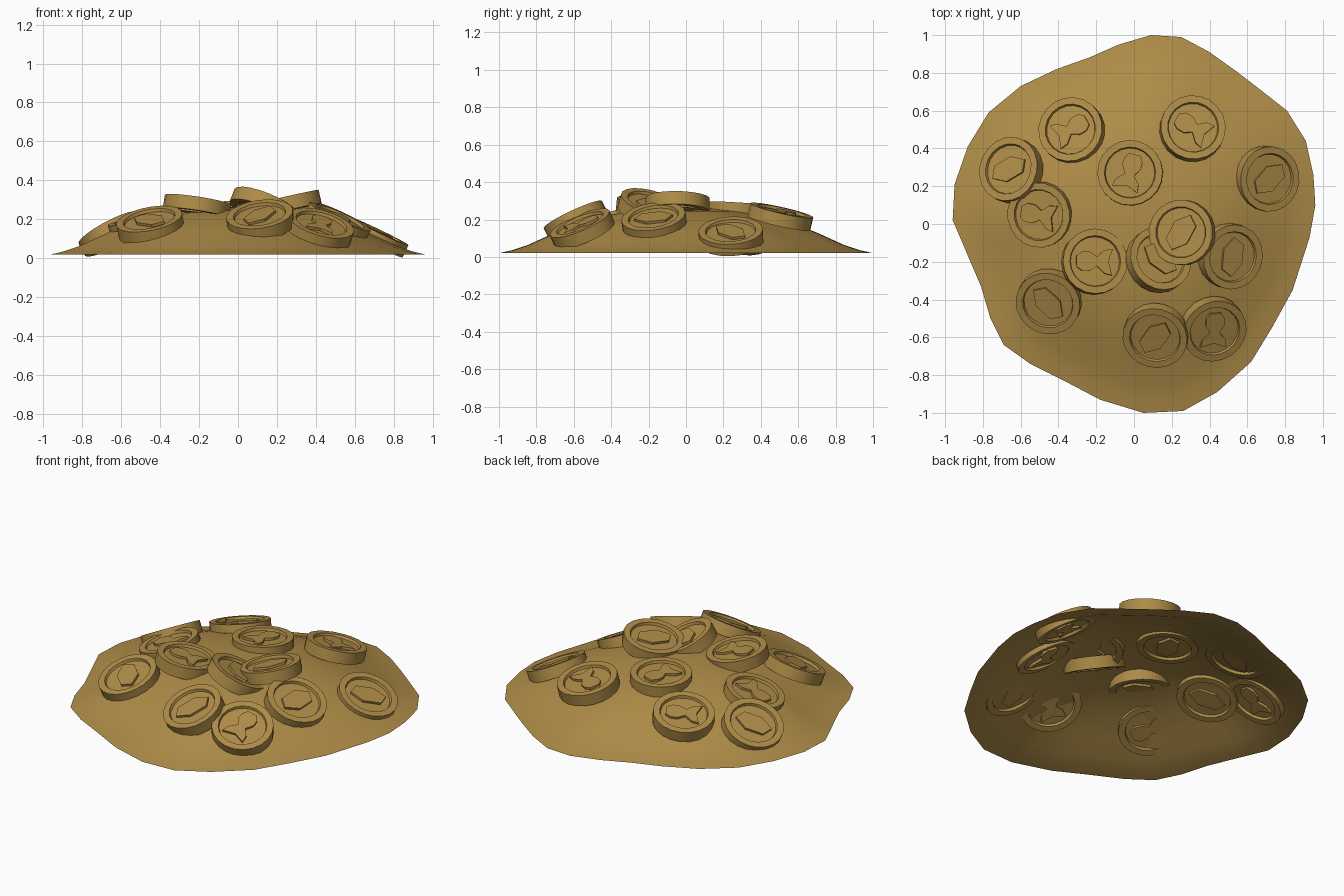
import bpy, bmesh, math
from mathutils import Vector, Quaternion

if "Cube" in bpy.data.objects:
    bpy.data.objects.remove(bpy.data.objects["Cube"])

gold = bpy.data.materials.new("old_gold")
gold.diffuse_color = (0.43, 0.265, 0.065, 1)
gold.use_nodes = True
gold.node_tree.nodes["Principled BSDF"].inputs["Base Color"].default_value = gold.diffuse_color


def finish(bm, name, angle):
    me = bpy.data.meshes.new(name)
    bm.to_mesh(me)
    bm.free()
    me.materials.append(gold)
    return me


def place(me, name, angle=30):
    ob = bpy.data.objects.new(name, me)
    bpy.context.collection.objects.link(ob)
    bpy.ops.object.select_all(action='DESELECT')
    ob.select_set(True)
    bpy.context.view_layer.objects.active = ob
    if me.users == 1:
        bpy.ops.object.shade_smooth_by_angle(angle=math.radians(angle))
    return ob


# Mound: an open shell, irregular outline shrunk ring by ring up to the crown
outline = [(.09, 1), (.25, .99), (.40, .91), (.54, .81), (.67, .71), (.81, .60), (.91, .44),
           (.95, .26), (.96, .10), (.93, -.07), (.84, -.35), (.73, -.55), (.62, -.73),
           (.44, -.89), (.26, -.99), (.05, -1), (-.18, -.93), (-.37, -.83), (-.55, -.74),
           (-.69, -.64), (-.76, -.50), (-.81, -.33), (-.90, -.12), (-.96, .02), (-.95, .21),
           (-.88, .41), (-.77, .59), (-.60, .73), (-.41, .82), (-.24, .88), (-.08, .95)]
levels = [(1, .02), (.93, .036), (.85, .062), (.7, .13), (.58, .175), (.45, .215),
          (.3, .245), (.15, .26)]
bm = bmesh.new()
rings = [[bm.verts.new((x * s, y * s, z)) for x, y in outline] for s, z in levels]
n = len(outline)
for lo, hi in zip(rings, rings[1:]):
    for i in range(n):
        j = (i + 1) % n
        bm.faces.new((lo[j], lo[i], hi[i], hi[j]))
crown = bm.verts.new((0, 0, .265))
for i in range(n):
    bm.faces.new((rings[-1][(i + 1) % n], rings[-1][i], crown))
bmesh.ops.recalc_face_normals(bm, faces=bm.faces)
if crown.normal.z < 0 or sum(f.normal.z for f in bm.faces) < 0:
    bmesh.ops.reverse_faces(bm, faces=bm.faces)
place(finish(bm, "coin_mound", 60), "coin_mound", 60)

# Coin: lathed disc with a recess on both faces
SIDES, R, H, DEEP = 20, .173, .035, .02
bm = bmesh.new()
profile = [(.131, DEEP), (.136, H), (R, H), (R, -H), (.136, -H), (.131, -DEEP)]
loops = [[bm.verts.new((r * math.cos(2 * math.pi * k / SIDES),
                        r * math.sin(2 * math.pi * k / SIDES), z)) for k in range(SIDES)]
         for r, z in profile]
for a, b in zip(loops, loops[1:]):
    for k in range(SIDES):
        m = (k + 1) % SIDES
        bm.faces.new((a[k], b[k], b[m], a[m]))
bm.faces.new(loops[0])
bm.faces.new(loops[-1][::-1])


# Raised emblems: a cut gem on one face, a simple bust on the other
def emblem(points, z0, z1):
    low = [bm.verts.new((x, y, z0)) for x, y in points]
    top = [bm.verts.new((x, y, z1)) for x, y in points]
    bm.faces.new(top)
    for i in range(len(points)):
        j = (i + 1) % len(points)
        bm.faces.new((low[i], low[j], top[j], top[i]))


gem = [(.10, .03), (.02, .065), (-.08, .035), (-.10, -.03), (-.02, -.065), (.08, -.035)]
bust = [(.10, .03), (.10, -.03), (.07, -.05), (.03, -.05), (-.01, -.025), (-.05, -.065),
        (-.09, -.075), (-.07, 0), (-.095, .065), (-.05, .06), (-.01, .025), (.03, .05), (.07, .05)]
emblem(gem, DEEP - .002, .034)
emblem(bust, -DEEP + .002, -.034)
bmesh.ops.recalc_face_normals(bm, faces=bm.faces)
coin_mesh = finish(bm, "coin", 30)

# Scattered coins: x, y, z, tilt x, tilt y, turn in degrees, bust side up
coins = [
    (-.33, .495, .18, -.22, .2, 30, 1), (.31, .505, .215, .1, .22, 150, 1),
    (-.65, .285, .125, -.46, .2, 10, 0), (-.02, .27, .25, -.04, .06, 75, 1),
    (.705, .24, .11, .43, -.05, 30, 0), (-.495, .05, .185, -.3, -.08, 170, 1),
    (-.21, -.2, .265, .15, .1, 180, 1), (.13, -.19, .26, .36, .26, -50, 0),
    (.255, -.045, .28, -.22, .02, 45, 0), (.51, -.17, .185, .42, -.14, 70, 0),
    (.115, -.59, .195, -.13, -.42, 40, 0), (.42, -.555, .15, .25, -.38, 90, 1),
    (-.45, -.41, .17, -.18, -.35, -60, 0),
]
Z = Vector((0, 0, 1))
for i, (x, y, z, tx, ty, turn, flip) in enumerate(coins):
    ob = place(coin_mesh, f"coin_{i + 1}")
    normal = Vector((tx, ty, math.sqrt(1 - tx * tx - ty * ty)))
    q = Z.rotation_difference(normal) @ Quaternion(Z, math.radians(turn))
    if flip:
        q = q @ Quaternion((1, 0, 0), math.pi)
    ob.rotation_mode = 'QUATERNION'
    ob.rotation_quaternion = q
    ob.location = (x, y, z)
